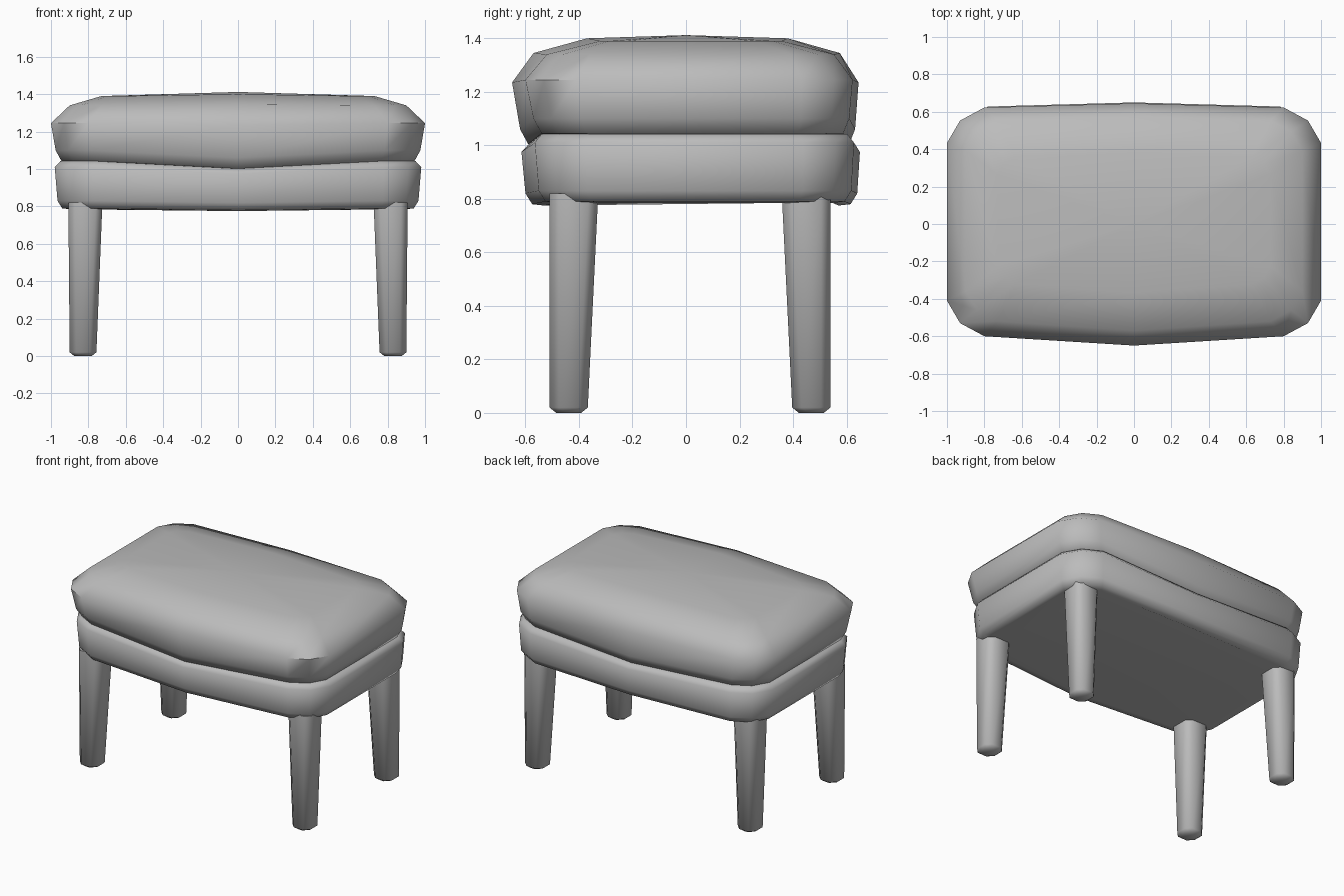
import bpy, bmesh, math

if "Cube" in bpy.data.objects:
    bpy.data.objects.remove(bpy.data.objects["Cube"])

grey = bpy.data.materials.new("grey upholstery")
grey.diffuse_color = (0.5, 0.5, 0.5, 1)
grey.use_nodes = True
grey.node_tree.nodes["Principled BSDF"].inputs["Base Color"].default_value = grey.diffuse_color


def loft(name, rings, peak=None, angle=60):
    """Skin closed rings from bottom to top; cap the ends, optionally with a raised centre."""
    bm = bmesh.new()
    loops = [[bm.verts.new(p) for p in ring] for ring in rings]
    n = len(loops[0])
    for lo, hi in zip(loops, loops[1:]):
        for i in range(n):
            j = (i + 1) % n
            bm.faces.new((lo[i], lo[j], hi[j], hi[i]))
    bm.faces.new(loops[0][::-1])
    if peak is None:
        bm.faces.new(loops[-1])
    else:
        top = bm.verts.new((0, 0, peak))
        for i in range(n):
            bm.faces.new((loops[-1][i], loops[-1][(i + 1) % n], top))
    bmesh.ops.recalc_face_normals(bm, faces=bm.faces)
    mesh = bpy.data.meshes.new(name)
    bm.to_mesh(mesh)
    bm.free()
    mesh.materials.append(grey)
    ob = bpy.data.objects.new(name, mesh)
    bpy.context.collection.objects.link(ob)
    bpy.ops.object.select_all(action='DESELECT')
    ob.select_set(True)
    bpy.context.view_layer.objects.active = ob
    bpy.ops.object.shade_smooth_by_angle(angle=math.radians(angle))
    return ob


def seat_ring(xe, front, back, d, z_end, z_mid):
    """Cut-corner rectangle whose long sides bow outward at the middle."""
    f, b = front - 0.05, back - 0.022
    right = [(xe - d, -f), (xe - 0.35 * d, -f + 0.35 * d), (xe, -f + 0.95 * d),
             (xe, b - 0.95 * d), (xe - 0.35 * d, b - 0.35 * d), (xe - d, b)]
    left = [(-x, y) for x, y in reversed(right)]
    return ([(0, -front, z_mid)] + [(x, y, z_end) for x, y in right]
            + [(0, back, z_mid)] + [(x, y, z_end) for x, y in left])


# Padded cushion with a domed top
loft("cushion", [seat_ring(*r) for r in (
    (0.90, 0.54, 0.57, 0.16, 1.03, 0.99),
    (0.945, 0.59, 0.61, 0.18, 1.045, 1.005),
    (0.975, 0.62, 0.632, 0.19, 1.10, 1.06),
    (1.00, 0.65, 0.645, 0.20, 1.245, 1.235),
    (0.90, 0.57, 0.575, 0.17, 1.34, 1.345),
    (0.73, 0.37, 0.38, 0.10, 1.39, 1.40))], peak=1.412)

# Upholstered base frame
loft("base", [seat_ring(*r) for r in (
    (0.90, 0.53, 0.57, 0.17, 0.785, 0.775),
    (0.94, 0.575, 0.615, 0.18, 0.79, 0.78),
    (0.965, 0.60, 0.64, 0.19, 0.83, 0.82),
    (0.98, 0.615, 0.65, 0.20, 1.01, 0.975),
    (0.95, 0.59, 0.625, 0.19, 1.042, 1.002),
    (0.90, 0.54, 0.57, 0.16, 1.042, 1.002))])


def leg_ring(x0, x1, y0, y1, c, z):
    """Square section with chamfered corners."""
    return [(x0 + c, y0, z), (x1 - c, y0, z), (x1, y0 + c, z), (x1, y1 - c, z),
            (x1 - c, y1, z), (x0 + c, y1, z), (x0, y1 - c, z), (x0, y0 + c, z)]


# Four legs, tapering on their inner sides
for side, s in (("right", 1), ("left", -1)):
    for end, t, o in (("front", -1, -0.51), ("back", 1, 0.54)):
        rings = []
        for outer, inner, inset, z in ((0.90, 0.757, 0.025, 0.0), (0.90, 0.757, 0.0, 0.02),
                                       (0.907, 0.725, 0.0, 0.82)):
            xs = sorted((s * (outer - inset), s * (inner + inset)))
            ys = sorted((o - t * inset, o - t * (outer - inner - inset)))
            rings.append(leg_ring(*xs, *ys, 0.035, z))
        loft(f"{end}_{side}_leg", rings)
